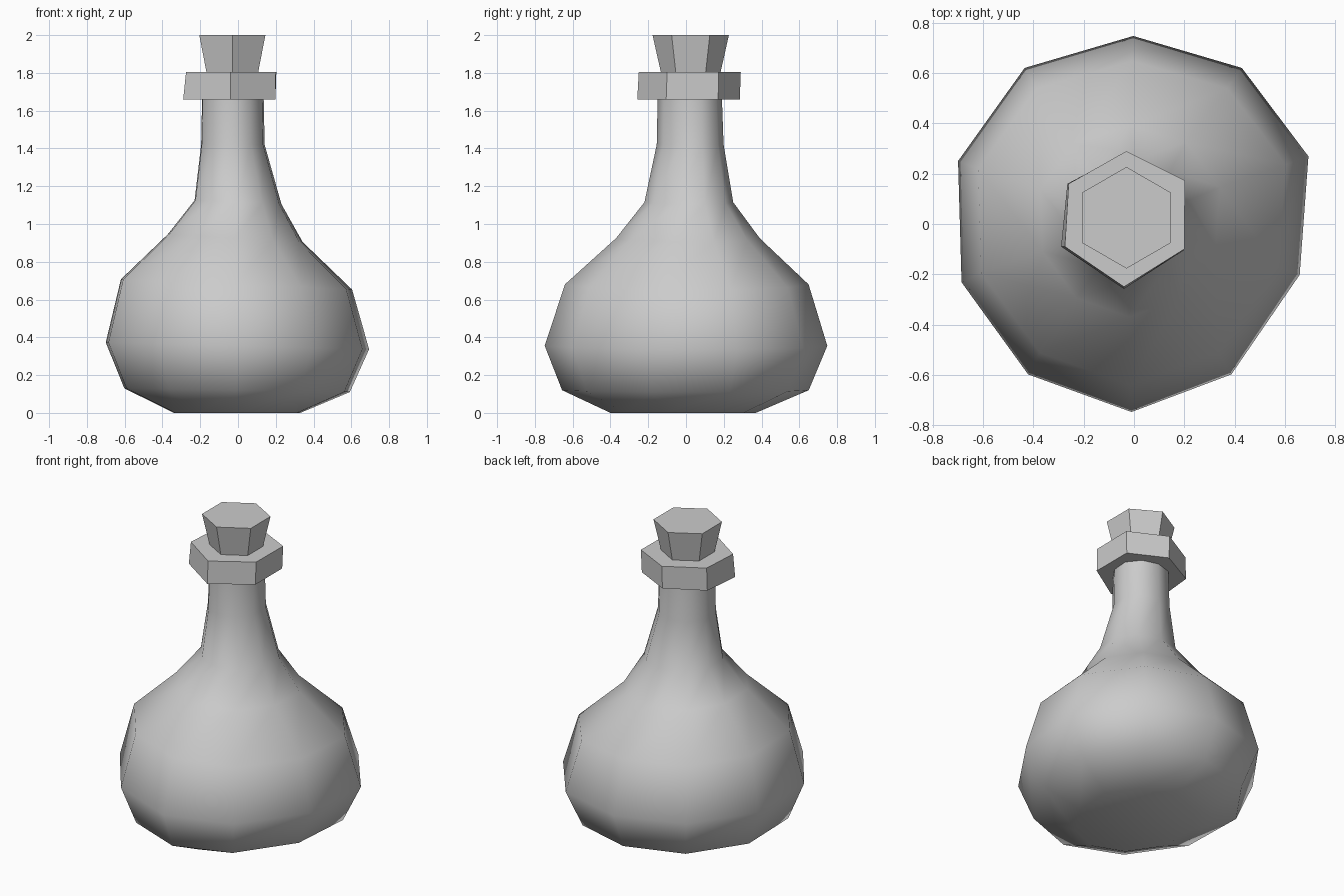
import bpy, bmesh, math

if "Cube" in bpy.data.objects:
    bpy.data.objects.remove(bpy.data.objects["Cube"])


def loft(name, rings, angle, cap_bottom=True, cap_top=True):
    """Skin a stack of closed rings and cap the ends."""
    bm = bmesh.new()
    loops = [[bm.verts.new(p) for p in ring] for ring in rings]
    for a, b in zip(loops, loops[1:]):
        n = len(a)
        for i in range(n):
            j = (i + 1) % n
            bm.faces.new((a[i], a[j], b[j], b[i]))
    if cap_bottom:
        bm.faces.new(loops[0])
    if cap_top:
        bm.faces.new(loops[-1])
    bmesh.ops.recalc_face_normals(bm, faces=bm.faces)
    mesh = bpy.data.meshes.new(name)
    bm.to_mesh(mesh)
    bm.free()
    obj = bpy.data.objects.new(name, mesh)
    bpy.context.collection.objects.link(obj)
    bpy.ops.object.select_all(action='DESELECT')
    obj.select_set(True)
    bpy.context.view_layer.objects.active = obj
    bpy.ops.object.shade_smooth_by_angle(angle=math.radians(angle))
    return obj


# Slightly irregular ten-sided outline of the flask, unit size
outline = [(0, 1), (-.62, .83), (-1, .335), (-.98, -.31), (-.60, -.80),
           (-.01, -1), (.56, -.80), (.95, -.27), (1, .36), (.62, .83)]

# Flask profile: z, centre x, centre y, half width x, half width y, tilt
profile = [
    (0.00, -.005, -.015, .335, .385, 0),
    (0.12, -.005, -.003, .597, .653, .01),
    (0.355, -.003, 0, .697, .748, .018),
    (0.68, -.008, .004, .612, .645, .027),
    (0.925, -.015, .010, .357, .380, .02),
    (1.115, 0, .015, .230, .235, .01),
    (1.42, -.027, .022, .168, .177, 0),
    (1.67, -.027, .020, .163, .170, 0),
]

# Flask body and neck
loft("flask", [[(cx + x * hx, cy + y * hy, z - x * tilt) for x, y in outline]
               for z, cx, cy, hx, hy, tilt in profile], 60)

# Uneven hexagonal collar
collar = [(-.03, .29), (-.26, .16), (-.275, -.09),
          (-.04, -.25), (.20, -.10), (.203, .173)]
lower = [(-.03, .285), (-.265, .16), (-.29, -.09),
         (-.04, -.258), (.198, -.105), (.198, .17)]
loft("collar", [[(x, y, 1.66) for x, y in lower],
                [(x, y, 1.805) for x, y in collar]], 30)


# Tapered hexagonal cork
def hexagon(r, z):
    return [(-.03 + r * math.cos(math.radians(90 + 60 * i)),
             .025 + r * math.sin(math.radians(90 + 60 * i)), z)
            for i in range(6)]


loft("cork", [hexagon(.155, 1.79), hexagon(.202, 2.0)], 30)
